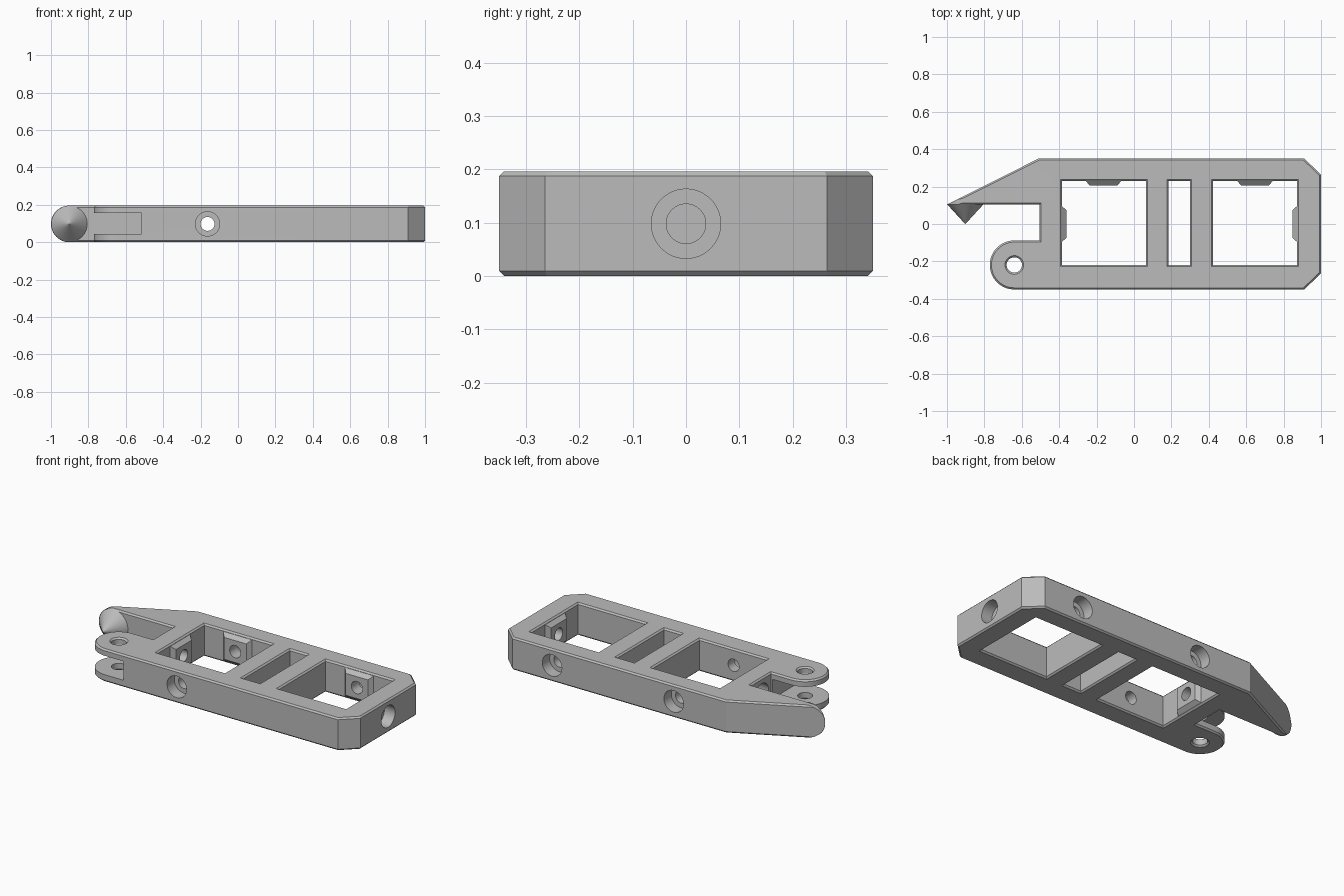
import bpy, bmesh
from math import pi, sin, cos, radians
from mathutils import Vector

cube = bpy.data.objects.get("Cube")
if cube:
    bpy.data.objects.remove(cube, do_unlink=True)

H = 0.196           # plate height
MID = H / 2
EDGE = 0.009        # chamfer size
WALL = 0.35         # half depth

grey = bpy.data.materials.new("plain grey")
grey.use_nodes = True
colour = (0.5, 0.5, 0.5, 1)
grey.diffuse_color = colour
grey.node_tree.nodes["Principled BSDF"].inputs["Base Color"].default_value = colour


def loft(name, rings):
    """Skin a list of equal-length rings and cap both ends."""
    bm = bmesh.new()
    loops = [[bm.verts.new(p) for p in ring] for ring in rings]
    for a, b in zip(loops, loops[1:]):
        for i in range(len(a)):
            j = (i + 1) % len(a)
            bm.faces.new((a[i], a[j], b[j], b[i]))
    bm.faces.new(loops[0][::-1])
    bm.faces.new(loops[-1])
    bmesh.ops.remove_doubles(bm, verts=bm.verts, dist=1e-5)
    bmesh.ops.recalc_face_normals(bm, faces=bm.faces)
    mesh = bpy.data.meshes.new(name)
    bm.to_mesh(mesh)
    bm.free()
    ob = bpy.data.objects.new(name, mesh)
    bpy.context.collection.objects.link(ob)
    mesh.materials.append(grey)
    return ob


def prism(name, outline, z0, z1):
    return loft(name, [[(x, y, z) for x, y in outline] for z in (z0, z1)])


def box(name, x0, x1, y0, y1, z0=-0.1, z1=0.3):
    return prism(name, [(x0, y0), (x1, y0), (x1, y1), (x0, y1)], z0, z1)


def arc(cx, cy, r, a0, a1, n):
    step = radians(a1 - a0) / n
    return [(cx + r * cos(radians(a0) + i * step), cy + r * sin(radians(a0) + i * step))
            for i in range(n + 1)]


def lathe(name, origin, direction, profile, n=48):
    """Revolve (radius, distance) pairs around an axis."""
    d = Vector(direction)
    u, v, o = Vector((0, 0, 1)), d.cross(Vector((0, 0, 1))), Vector(origin)
    return loft(name, [[o + d * t + (u * cos(2 * pi * i / n) + v * sin(2 * pi * i / n)) * r
                        for i in range(n)] for r, t in profile])


def combine(target, tool, operation):
    mod = target.modifiers.new("combine", "BOOLEAN")
    mod.operation, mod.solver, mod.object = operation, "EXACT", tool
    bpy.context.view_layer.update()
    graph = bpy.context.evaluated_depsgraph_get()
    mesh = bpy.data.meshes.new_from_object(target.evaluated_get(graph))
    target.modifiers.clear()
    target.data = mesh
    bpy.data.objects.remove(tool, do_unlink=True)


def smooth(ob):
    bpy.ops.object.select_all(action="DESELECT")
    ob.select_set(True)
    bpy.context.view_layer.objects.active = ob
    bpy.ops.object.shade_smooth_by_angle(angle=radians(22))


# Frame plate with tapered arm and rounded hinge lug
PIN = (-0.64, -0.219)
LUG = WALL + PIN[1]
outline = [(0.91, -WALL), (1, -0.264), (1, 0.264), (0.91, WALL), (-0.51, WALL),
           (-1, 0.104), (-0.505, 0.104), (-0.505, PIN[1] + LUG)]
outline += arc(*PIN, LUG, 90, 270, 32)
frame = prism("frame", outline, 0, H)

# Windows and pin hole
for x0, x1 in ((-0.385, 0.064), (0.185, 0.299), (0.423, 0.871)):
    combine(frame, box("window", x0, x1, -0.219, 0.23), "DIFFERENCE")
combine(frame, prism("pin_hole", arc(*PIN, 0.041, 0, 348.75, 31), -0.1, 0.3), "DIFFERENCE")

# Chamfer every rim on the top and bottom
bm = bmesh.new()
bm.from_mesh(frame.data)
rims = [e for e in bm.edges
        if len(e.link_faces) == 2 and sum(abs(f.normal.z) > 0.9 for f in e.link_faces) == 1]
bmesh.ops.bevel(bm, geom=rims, offset=EDGE, offset_type="OFFSET", segments=1,
                profile=0.5, affect="EDGES", clamp_overlap=False)
bm.to_mesh(frame.data)
bm.free()

# Rounded end of the arm
tip_x = -1 + MID
nose = arc(tip_x, MID, MID, 90, 270, 24)
nose += [(tip_x, -0.1), (-1.1, -0.1), (-1.1, 0.3), (tip_x, 0.3)]
combine(frame, loft("nose", [[(x, y, z) for x, z in nose] for y in (0, 0.45)]), "DIFFERENCE")

# Slot that splits the lug into two leaves
combine(frame, box("slot", -0.9, -0.516, -0.45, -0.05, 0.043, 0.157), "DIFFERENCE")

# Raised pads and stepped bores: outer face point, inward direction, wall thickness
bores = [((-0.163, WALL, MID), (0, -1, 0), 0.12),
         ((0.647, WALL, MID), (0, -1, 0), 0.12),
         ((1, 0, MID), (-1, 0, 0), 0.129),
         ((-0.505, 0, MID), (1, 0, 0), 0.12),
         ((-0.163, -WALL, MID), (0, 1, 0), None)]
for origin, direction, wall in bores:
    if wall:
        d = Vector(direction)
        side = d.cross(Vector((0, 0, 1)))
        rings = []
        for depth, w, h in ((-0.02, 0.095, 0.087), (0, 0.095, 0.087), (0.024, 0.074, 0.066)):
            centre = Vector(origin) + d * (wall + depth)
            rings.append([centre + side * a * w + Vector((0, 0, b * h))
                          for a, b in ((-1, -1), (1, -1), (1, 1), (-1, 1))])
        combine(frame, loft("pad", rings), "UNION")
    combine(frame, lathe("bore", origin, direction,
                         [(0.065, -0.03), (0.065, 0.07), (0.037, 0.07), (0.037, 0.2)]),
            "DIFFERENCE")
smooth(frame)

# Conical point under the arm end
cone = lathe("pointed_tip", (tip_x, 0.106, MID), (0, -1, 0), [(MID, 0), (0.0005, 0.106)], 64)
smooth(cone)
